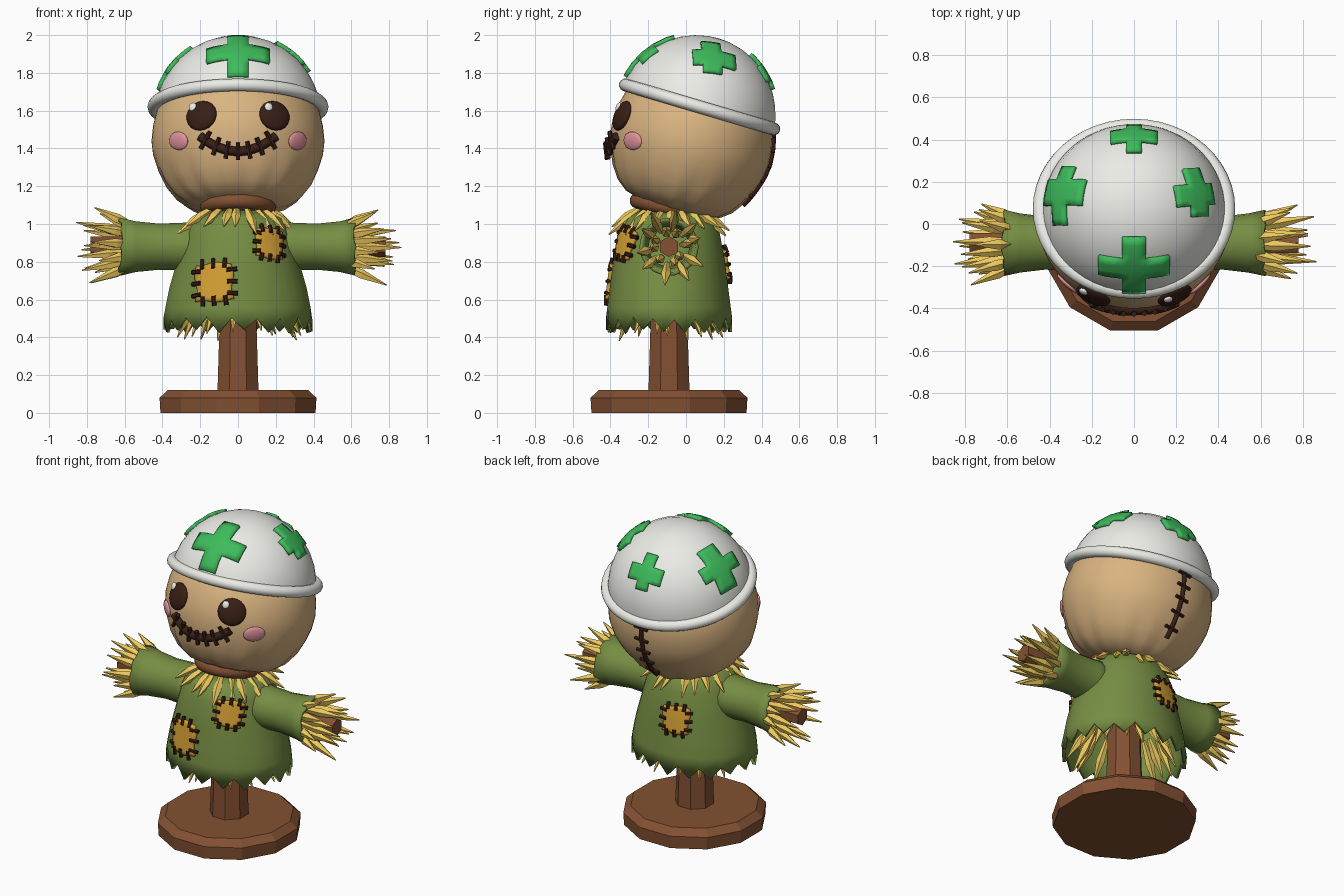
import bpy, bmesh, random
from math import sin, cos, pi, radians, sqrt
from mathutils import Vector, Matrix
from mathutils.bvhtree import BVHTree

if "Cube" in bpy.data.objects:
    bpy.data.objects.remove(bpy.data.objects["Cube"])

random.seed(4)
CY = -0.09                                   # depth axis of body and post
TILT = Matrix.Rotation(radians(-16.5), 4, 'X')


def mat(name, *rgb):
    m = bpy.data.materials.new(name)
    m.diffuse_color = [c ** 2.2 for c in rgb] + [1]
    m.use_nodes = True
    m.node_tree.nodes["Principled BSDF"].inputs["Base Color"].default_value = m.diffuse_color
    return m


BURLAP = mat("burlap", .85, .70, .50)
CLOTH = mat("green_cloth", .46, .55, .27)
DARK = mat("dark_thread", .23, .14, .11)
STRAW = mat("straw", .92, .78, .37)
WOOD = mat("wood", .51, .32, .21)
PATCH = mat("patch", .83, .62, .22)
PINK = mat("pink", .90, .58, .62)
CROSS = mat("cross_green", .25, .73, .36)
WHITE = mat("white", .92, .92, .90)


def finish(name, bm, m, smooth=None, solid=0, off=-1):
    me = bpy.data.meshes.new(name)
    bm.to_mesh(me)
    bm.free()
    ob = bpy.data.objects.new(name, me)
    bpy.context.collection.objects.link(ob)
    me.materials.append(m)
    if smooth:
        bpy.ops.object.select_all(action='DESELECT')
        ob.select_set(True)
        bpy.context.view_layer.objects.active = ob
        bpy.ops.object.shade_smooth_by_angle(angle=radians(smooth))
    if solid:
        s = ob.modifiers.new("thickness", 'SOLIDIFY')
        s.thickness, s.offset = solid, off
    return ob


def lathe(name, prof, seg, M, m, smooth=None, caps=(1, 1), fn=None, solid=0):
    """Elliptic rings (rx, ry, z) skinned together; fn may displace a point."""
    bm = bmesh.new()
    rings = []
    for k, (rx, ry, z) in enumerate(prof):
        ring = []
        for i in range(seg):
            a = 2 * pi * (i + .5) / seg
            p = Vector((rx * cos(a), ry * sin(a), z))
            ring.append(bm.verts.new(M @ (fn(k, i, a, p) if fn else p)))
        rings.append(ring)
    for lo, hi in zip(rings, rings[1:]):
        for i in range(seg):
            j = (i + 1) % seg
            bm.faces.new((lo[i], lo[j], hi[j], hi[i]))
    if caps[0]:
        bm.faces.new(rings[0][::-1])
    if caps[1]:
        bm.faces.new(rings[-1])
    bm.normal_update()
    return finish(name, bm, m, smooth, solid)


def between(bm, p, q, r1, r2, seg=6):
    p, q = Vector(p), Vector(q)
    d = q - p
    M = Matrix.Translation((p + q) / 2) @ d.to_track_quat('Z', 'Y').to_matrix().to_4x4()
    bmesh.ops.create_cone(bm, cap_ends=True, segments=seg, radius1=r1, radius2=r2,
                          depth=d.length, matrix=M)


def spike(bm, p, q, r):
    p, q = Vector(p), Vector(q)
    mid = p.lerp(q, .5)
    between(bm, p, mid, r * .5, r, 5)
    between(bm, mid, q, r, r * .12, 5)


def tree(ob):
    return BVHTree.FromPolygons([v.co for v in ob.data.vertices],
                                [p.vertices[:] for p in ob.data.polygons])


def frame(bvh, origin, d, roll=0):
    """Matrix on the surface: local z is the outward normal."""
    loc, n, _, _ = bvh.ray_cast(Vector(origin), Vector(d).normalized())
    if n.dot(Vector(d)) > 0:
        n = -n
    t = Vector((0, 0, 1)).cross(n).normalized()
    R = Matrix((t, n.cross(t), n)).transposed().to_4x4()
    return Matrix.Translation(loc) @ R @ Matrix.Rotation(radians(roll), 4, 'Z')


def surf(bvh, M, u, v, off=0):
    n = M.to_3x3() @ Vector((0, 0, 1))
    hit = bvh.ray_cast(M @ Vector((u, v, .3)), -n)[0]
    return (hit or M @ Vector((u, v, 0))) + n * off


def decal(name, bvh, M, half, m, cross=False, thick=.024):
    n = 9
    bm = bmesh.new()
    bmesh.ops.create_grid(bm, x_segments=n, y_segments=n, size=half)
    if cross:
        lim = half * 4 / 9
        bad = [f for f in bm.faces if min(map(abs, f.calc_center_median()[:2])) > lim]
        bmesh.ops.delete(bm, geom=bad, context='FACES')
    for v in bm.verts:
        x, y = v.co.x, v.co.y
        if not cross:                        # slightly ragged square
            x, y = x * (1 + .07 * sin(40 * y)), y * (1 + .07 * sin(37 * x + 1))
        v.co = surf(bvh, M, x, y, .006)
    return finish(name, bm, m, 35, thick, 0)


def blob(name, M, size, m):
    bm = bmesh.new()
    bmesh.ops.create_uvsphere(bm, u_segments=20, v_segments=12, radius=1,
                              matrix=M @ Matrix.Diagonal((*size, 1)))
    return finish(name, bm, m, 60)


def tube(name, pts, r, m):
    cu = bpy.data.curves.new(name, 'CURVE')
    cu.dimensions, cu.bevel_depth, cu.bevel_resolution, cu.use_fill_caps = '3D', r, 2, True
    sp = cu.splines.new('POLY')
    sp.points.add(len(pts) - 1)
    for s, p in zip(sp.points, pts):
        s.co = (*p, 1)
    cu.materials.append(m)
    bpy.context.collection.objects.link(bpy.data.objects.new(name, cu))


def torus(name, M, R, r, m):
    bpy.ops.mesh.primitive_torus_add(major_radius=R, minor_radius=r, major_segments=48, minor_segments=12)
    ob = bpy.context.object
    ob.name, ob.matrix_world = name, M
    ob.data.materials.append(m)
    bpy.ops.object.shade_smooth()


# stand, post and cross pole
AX = Matrix.Translation((0, CY, 0))
lathe("base", [(.425, .425, 0), (.43, .43, .08), (.385, .385, .12)], 12, AX, WOOD)
lathe("post", [(.118, .118, .1), (.105, .105, .5), (.1, .1, 1.1)], 8, AX, WOOD)
bm = bmesh.new()
between(bm, (-.78, CY, .88), (.78, CY, .88), .055, .055, 6)
finish("arm_pole", bm, WOOD)


# tunic with jagged hem
def hem(k, i, a, p):
    if k == 0:
        p.z += (-.035 if i % 2 else .03) + random.uniform(-.012, .012)
    return p


tunic = lathe("tunic", [(.395, .335, .47), (.385, .328, .56), (.365, .315, .66), (.325, .297, .8),
                        (.285, .27, .95), (.245, .235, 1.03), (.15, .15, 1.08)],
              36, AX, CLOTH, 40, (0, 0), hem, .02)


def cuff(k, i, a, p):
    if k == 4:
        p.z += random.uniform(-.012, .012)
    return p


# sleeves and straw hands
for s, side in ((1, "right"), (-1, "left")):
    M = Matrix.Translation((0, CY, .88)) @ Matrix.Rotation(s * pi / 2, 4, 'Y')
    lathe(side + "_sleeve", [(.135, .15, .18), (.128, .13, .3), (.124, .126, .42), (.136, .14, .54),
                             (.155, .157, .62)], 18, M, CLOTH, 40, (0, 0), cuff, .018)
    bm = bmesh.new()
    for n, r0, r1, x1 in ((10, .09, .19, .77), (8, .065, .11, .86)):
        for i in range(n):
            a = 2 * pi * (i + random.uniform(-.2, .2) + s * .25) / n
            t, x = r1 + random.uniform(-.03, .02), x1 + random.uniform(-.05, .02)
            spike(bm, (s * .52, CY + r0 * cos(a), .88 + r0 * sin(a)),
                  (s * x, CY + t * cos(a), .88 + t * sin(a)), .027)
    finish(side + "_hand_straw", bm, STRAW)

# straw collar and straw under the hem
for name, n, r0, z0, r1, z1 in (("collar_straw", 20, .14, 1.09, .315, .965),
                                ("hem_straw", 20, .2, .66, .33, .41)):
    bm = bmesh.new()
    for i in range(n):
        a = 2 * pi * (i + random.uniform(-.25, .25)) / n
        r, z = r1 + random.uniform(-.03, .03), z1 + random.uniform(-.03, .03)
        ky = 1 if z0 > 1 else .88
        spike(bm, (r0 * cos(a), CY + r0 * ky * sin(a), z0), (r * cos(a), CY + r * ky * sin(a), z), .027)
    finish(name, bm, STRAW)

# neck tie
torus("neck_ring", Matrix.Translation((0, -.1, 1.09)) @ Matrix.Rotation(radians(-12), 4, 'X'), .16, .042, WOOD)


# sack head with gathered bottom
def gather(k, i, a, p):
    w = max(0, (-.1 - p.z) / .25)
    f = 1 + .03 * w * cos(15 * a) + .015 * w * cos(7 * a + 1)
    return Vector((p.x * f, p.y * f, p.z))


prof = [(.08, -.35), (.19, -.35), (.27, -.328), (.33, -.285), (.385, -.215), (.425, -.13), (.45, -.05),
        (.458, .02), (.45, .1), (.43, .18), (.37, .28), (.25, .36), (.1, .4)]
head = lathe("head", [(r, r * .94, z) for r, z in prof], 60,
             Matrix.Translation((0, .02, 1.42)) @ TILT, BURLAP, 60, fn=gather)

# helmet shell and rim
arc = [radians(a) for a in (4, 12, 22, 32, 42, 52, 62, 72, 82, 89.7)]
shell = lathe("helmet", [(.437 * cos(a), .42 * cos(a), .42 * sin(a)) for a in arc], 48,
              Matrix.Translation((0, .055, 1.58)) @ TILT, WHITE, 60, (0, 1))
torus("helmet_rim", Matrix.Translation((0, .072, 1.62)) @ TILT @ Matrix.Diagonal((1.08, 1, 1, 1)),
      .41, .034, WHITE)

# helmet crosses
hb = tree(shell)
C = Vector((0, .055, 1.58))
for name, p, half, roll in (("front", (0, -.19, 1.885), .165, 0), ("left", (-.345, .135, 1.83), .14, 8),
                            ("right", (.29, .15, 1.885), .115, -10), ("back", (0, .41, 1.81), .11, 0)):
    d = (Vector(p) - C).normalized()
    decal(name + "_cross", hb, frame(hb, C + d, -d, roll), half, CROSS, True, .028)

# face
fb = tree(head)
F = (0, 1, 0)
for s, side in ((1, "right"), (-1, "left")):
    blob(side + "_eye", frame(fb, (s * .193, -1, 1.573), F), (.086, .083, .03), DARK)
    G = frame(fb, (s * .193 - .037, -1, 1.612), F)
    blob(side + "_eye_glint", G @ Matrix.Translation((0, 0, .022)), (.022, .024, .012), WHITE)
    blob(side + "_cheek", frame(fb, (s * .315, -1, 1.44), F), (.066, .049, .016), PINK)


def mouth(x):
    return 1.385 + .08 * (x / .2) ** 2


def face_pt(x, z, off=.012):
    return fb.ray_cast(Vector((x, -1, z)), Vector(F))[0] + Vector((x * .5, -1, 0)).normalized() * off


tube("mouth", [face_pt(x * .02, mouth(x * .02)) for x in range(-10, 11)], .025, DARK)
bm = bmesh.new()
for i in range(-3, 4):
    x = i * .057
    sl = .8 * x * 5 * .8
    between(bm, face_pt(x + sl * .045, mouth(x) - .045, .028), face_pt(x - sl * .045, mouth(x) + .045, .028), .013, .013)
finish("mouth_stitches", bm, DARK)


# seam down the back of the head
def back_pt(x, z, off=.006):
    return fb.ray_cast(Vector((x, 1, z)), Vector((0, -1, 0)))[0] + Vector((0, off, 0))


tube("back_seam", [back_pt(0, 1.1 + .02 * i) for i in range(21)], .014, DARK)
bm = bmesh.new()
for i in range(5):
    z = 1.14 + i * .08
    between(bm, back_pt(-.045, z, .012), back_pt(.045, z + .01, .012), .011, .011)
finish("back_seam_stitches", bm, DARK)

# sewn patches on the tunic
tb = tree(tunic)
for name, o, d, half, roll in (("front_low", (-.125, -1, .69), (0, 1, 0), .1, 4),
                               ("front_high", (.165, -1, .895), (0, 1, 0), .078, -8),
                               ("back", (-.07, 1, .785), (0, -1, 0), .082, 0)):
    M = frame(tb, o, d, roll)
    decal(name + "_patch", tb, M, half, PATCH)
    bm = bmesh.new()
    for side in range(4):
        R = Matrix.Rotation(side * pi / 2, 3, 'Z')
        for k in (-.62, 0, .62):
            a, b = R @ Vector((half * .74, k * half, 0)), R @ Vector((half * 1.26, k * half * 1.05, 0))
            between(bm, surf(tb, M, a.x, a.y, .02), surf(tb, M, b.x, b.y, .012), .012, .012)
    finish(name + "_patch_stitches", bm, DARK)
